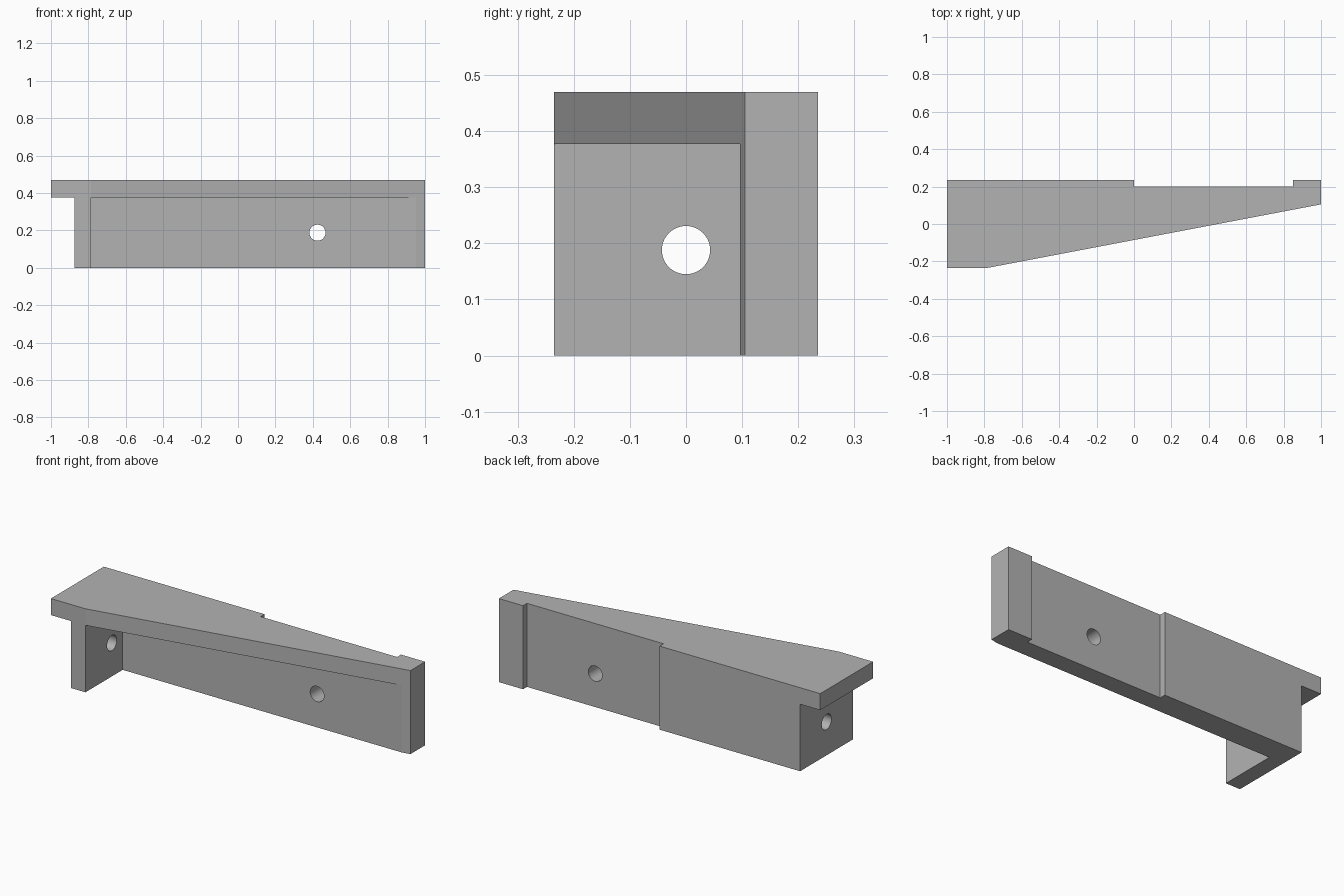
import bpy
import bmesh
from math import radians, pi
from mathutils import Matrix

default = bpy.data.objects.get("Cube")
if default:
    bpy.data.objects.remove(default)

grey = bpy.data.materials.new("plain grey")
grey.use_nodes = True
colour = (0.45, 0.45, 0.45, 1)
grey.diffuse_color = colour
grey.node_tree.nodes["Principled BSDF"].inputs["Base Color"].default_value = colour

HEIGHT, LEDGE = 0.47, 0.377      # top of the part, underside of the top plate
BACK, FRONT = 0.235, -0.235
RECESS = 0.2                     # depth line of the shallow back recess
BEND = -0.785                    # where the tapered front edge begins
TIP = 0.105                      # front edge at the thin end
LEG_OUT = -0.875                 # outer face of the end leg
WALL_FRONT = 0.096
HOLE_Z, HOLE_R = 0.188, 0.043


def add_object(name, bm):
    bmesh.ops.recalc_face_normals(bm, faces=bm.faces)
    mesh = bpy.data.meshes.new(name)
    bm.to_mesh(mesh)
    bm.free()
    mesh.materials.append(grey)
    obj = bpy.data.objects.new(name, mesh)
    bpy.context.collection.objects.link(obj)
    return obj


def prism(name, outline, z0, z1):
    """Extrude a plan outline between two heights."""
    bm = bmesh.new()
    base = bm.faces.new([bm.verts.new((x, y, z0)) for x, y in outline])
    top = bmesh.ops.extrude_face_region(bm, geom=[base])["geom"]
    verts = [v for v in top if isinstance(v, bmesh.types.BMVert)]
    bmesh.ops.translate(bm, verts=verts, vec=(0, 0, z1 - z0))
    return add_object(name, bm)


def drill(name, centre, axis):
    bm = bmesh.new()
    matrix = Matrix.Translation(centre) @ Matrix.Rotation(pi / 2, 4, axis)
    bmesh.ops.create_cone(bm, cap_ends=True, segments=64, radius1=HOLE_R,
                          radius2=HOLE_R, depth=0.4, matrix=matrix)
    obj = add_object(name, bm)
    obj.hide_render = True
    return obj


def combine(obj, other, operation):
    mod = obj.modifiers.new(other.name, "BOOLEAN")
    mod.operation, mod.solver, mod.object = operation, "EXACT", other
    bpy.context.view_layer.objects.active = obj
    bpy.ops.object.modifier_apply(modifier=mod.name)
    bpy.data.objects.remove(other)


# Back edge with its shallow recess, shared by the plate and the wall
back_edge = [(1, BACK), (0.85, BACK), (0.85, RECESS), (0, RECESS), (0, BACK)]

# Tapered top plate
plate = prism("top_plate", [(-1, FRONT), (BEND, FRONT), (1, TIP)] + back_edge
              + [(-1, BACK)], LEDGE, HEIGHT)

# Back wall and end leg form one L in plan; the wall meets the taper near its tip
meet_x = BEND + (WALL_FRONT - FRONT) / (TIP - FRONT) * (1 - BEND)
bracket = prism("wedge_bracket",
                [(LEG_OUT, FRONT), (BEND, FRONT), (BEND, WALL_FRONT),
                 (meet_x, WALL_FRONT), (1, TIP)] + back_edge + [(LEG_OUT, BACK)],
                0, LEDGE)

# Round holes through the leg and the wall, then join on the plate
combine(bracket, drill("leg_hole", (-0.83, 0, HOLE_Z), "Y"), "DIFFERENCE")
combine(bracket, drill("wall_hole", (0.425, 0.15, HOLE_Z), "X"), "DIFFERENCE")
combine(bracket, plate, "UNION")

bpy.ops.object.select_all(action="DESELECT")
bracket.select_set(True)
bpy.context.view_layer.objects.active = bracket
bpy.ops.object.shade_smooth_by_angle(angle=radians(8))
